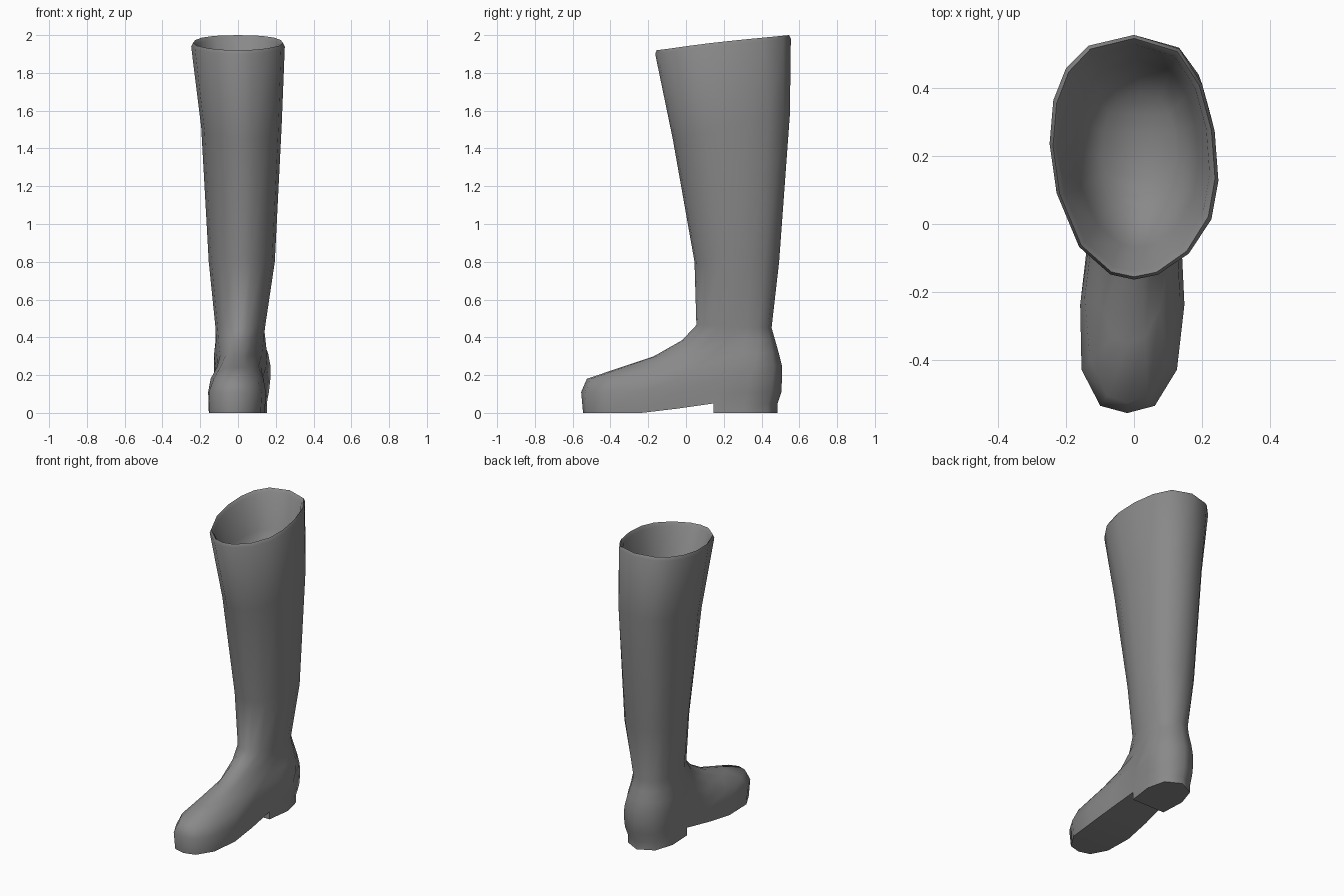
import bpy, bmesh, math

cube = bpy.data.objects.get("Cube")
if cube:
    bpy.data.objects.remove(cube, do_unlink=True)

leather = bpy.data.materials.new("grey_leather")
leather.use_nodes = True
leather.diffuse_color = (0.25, 0.25, 0.25, 1)
leather.node_tree.nodes["Principled BSDF"].inputs["Base Color"].default_value = (0.25, 0.25, 0.25, 1)

# Stations along each ring, as fractions from front to back
STATIONS = (0, .02, .12, .3, .48, .67, .83, .95, 1)
LAST = len(STATIONS) - 1
HEEL_START = 5


def oval(half):
    """Half widths of an egg outline, blunter at the back."""
    return [half * (2 * math.sqrt(t * (1 - t))) ** (1 if t < .5 else .75) for t in STATIONS[1:-1]]


# Levels: front z, back z, front y, back y, front centre x, back centre x, half widths
foot = [
    (0, 0, -.545, .485, -.02, .025, (.075, .135, .148, .138, .12, .135, .1)),
    (.11, .11, -.555, .505, -.02, .03, (.08, .14, .153, .135, .115, .142, .105)),
    (.18, .18, -.525, .508, -.02, .03, (.06, .115, .14, .125, .125, .15, .11)),
    (.24, .25, -.35, .508, -.015, .03, (.045, .085, .11, .115, .135, .15, .1)),
    (.3, .32, -.17, .49, -.01, .025, (.035, .06, .095, .12, .14, .14, .09)),
    (.385, .385, -.02, .472, 0, .02, (.035, .07, .11, .125, .132, .115, .075)),
]
shaft = [
    (.465, .45, .055, .453, .012, .012, oval(.132)),
    (.8, .8, .045, .493, .02, .02, oval(.175)),
    (1.45, 1.58, -.07, .55, .018, .018, oval(.213)),
    (1.9, 1.98, -.163, .555, 0, 0, oval(.248)),
]
# Rounded rim, then the bowl-shaped hollow
lining = [
    (1.92, 2, -.155, .545, 0, 0, oval(.238)),
    (1.9, 1.98, -.138, .528, 0, 0, oval(.222)),
    (1.72, 1.76, -.07, .48, .01, .01, oval(.18)),
    (1.58, 1.6, .04, .38, .015, .015, oval(.11)),
]


def ring(bm, level):
    """Add one closed ring: front, left side, back, right side."""
    zf, zb, yf, yb, xf, xb, widths = level
    half = [0, *widths, 0]
    order = [(i, 1) for i in range(LAST + 1)] + [(i, -1) for i in range(LAST - 1, 0, -1)]
    verts = []
    for i, side in order:
        t = STATIONS[i]
        skew = 16 * side * half[i] ** 4 * max(0, zf - 1)
        verts.append(bm.verts.new((xf + (xb - xf) * t + side * half[i],
                                   yf + (yb - yf) * t - skew,
                                   zf + (zb - zf) * t)))
    return verts


def cap(bm, loop):
    """Close a ring with strips from side to side."""
    faces = []
    for i in range(LAST):
        corners = [loop[i], loop[-i], loop[-i - 1], loop[i + 1]]
        faces.append(bm.faces.new(list(dict.fromkeys(corners))))
    return faces


bm = bmesh.new()
rings = [ring(bm, level) for level in foot + shaft + lining]
n = len(rings[0])
for low, high in zip(rings, rings[1:]):
    for i in range(n):
        j = (i + 1) % n
        bm.faces.new((low[i], low[j], high[j], high[i]))
cap(bm, rings[-1])

# Arched sole
sole = rings[0]
for v in sole:
    v.co.z = .05 * min(1, max(0, (v.co.y + .2) / .34))
heel_faces = cap(bm, sole)[HEEL_START:]

# Heel block pulled down to the ground
pulled = bmesh.ops.extrude_face_region(bm, geom=heel_faces)
bmesh.ops.delete(bm, geom=heel_faces, context='FACES')
for v in pulled["geom"]:
    if isinstance(v, bmesh.types.BMVert):
        v.co.z = 0
bmesh.ops.recalc_face_normals(bm, faces=bm.faces)

mesh = bpy.data.meshes.new("boot")
bm.to_mesh(mesh)
bm.free()
boot = bpy.data.objects.new("boot", mesh)
bpy.context.collection.objects.link(boot)
mesh.materials.append(leather)

bpy.ops.object.select_all(action='DESELECT')
boot.select_set(True)
bpy.context.view_layer.objects.active = boot
bpy.ops.object.shade_smooth_by_angle(angle=math.radians(75))
